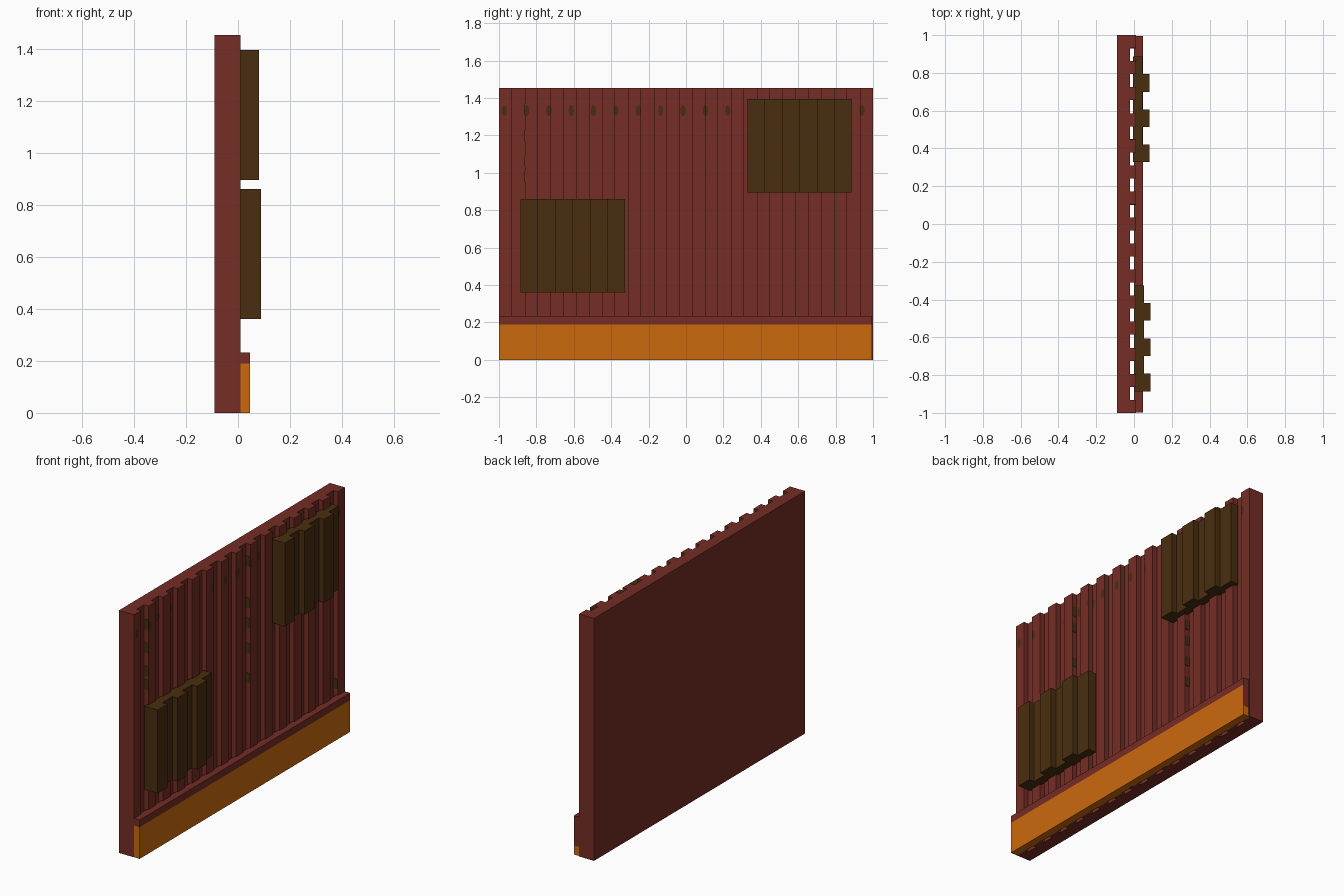
import bpy, bmesh, math

if "Cube" in bpy.data.objects:
    bpy.data.objects.remove(bpy.data.objects["Cube"])


def material(name, rgb):
    m = bpy.data.materials.new(name)
    m.diffuse_color = (*rgb, 1)
    m.use_nodes = True
    m.node_tree.nodes["Principled BSDF"].inputs["Base Color"].default_value = m.diffuse_color
    return m


RED = material("dark red paint", (0.178, 0.026, 0.018))
ORANGE = material("orange paint", (0.60, 0.144, 0.004))
BROWN = material("dark brown", (0.066, 0.027, 0.0048))


def make_object(name, bm, *mats):
    bmesh.ops.recalc_face_normals(bm, faces=bm.faces)
    me = bpy.data.meshes.new(name)
    bm.to_mesh(me)
    bm.free()
    for m in mats:
        me.materials.append(m)
    ob = bpy.data.objects.new(name, me)
    bpy.context.collection.objects.link(ob)
    return ob


def ribbed_panel(name, y0, y1, z0, z1, back, low, high, count, mat):
    """Extruded square-wave profile; even strips are raised."""
    pts = [(back, y1), (back, y0)]
    w = (y1 - y0) / count
    for i in range(count):
        x = high if i % 2 == 0 else low
        pts += [(x, y0 + i * w), (x, y0 + (i + 1) * w)]
    bm = bmesh.new()
    f = bm.faces.new([bm.verts.new((x, y, z0)) for x, y in pts])
    r = bmesh.ops.extrude_face_region(bm, geom=[f])
    verts = [v for v in r["geom"] if isinstance(v, bmesh.types.BMVert)]
    bmesh.ops.translate(bm, verts=verts, vec=(0, 0, z1 - z0))
    return make_object(name, bm, mat)


def add_box(bm, lo, hi):
    r = bmesh.ops.create_cube(bm, size=1)
    for v in r["verts"]:
        for k in range(3):
            v.co[k] = hi[k] if v.co[k] > 0 else lo[k]


# Corrugated wall and the two raised plates
STRIPS = 29
W = 2 / STRIPS
FLOOR, FACE = -0.02, 0.01
ribbed_panel("wall", -1, 1, 0, 1.453, -0.09, FLOOR, FACE, STRIPS, RED)
ribbed_panel("upper_plate", 0.328, 0.886, 0.895, 1.395, -0.006, 0.046, 0.081, 6, BROWN)
ribbed_panel("lower_plate", -0.886, -0.325, 0.36, 0.86, 0.0, 0.054, 0.088, 6, BROWN)

# Base board: orange below, red strip on top, mostly red far end
bm = bmesh.new()
add_box(bm, (0.001, -0.999, 0), (0.047, 0.995, 0.233))
for z in (0.055, 0.19):
    bmesh.ops.bisect_plane(bm, geom=bm.verts[:] + bm.edges[:] + bm.faces[:],
                           plane_co=(0, 0, z), plane_no=(0, 0, 1))
bm.normal_update()
for f in bm.faces:
    limit = 0.055 if f.normal.y > 0.5 else 0.19
    f.material_index = 0 if f.calc_center_median().z < limit else 1
make_object("base_board", bm, ORANGE, RED)

# Row of oval spots, clipped to the strip faces they fall on
bm = bmesh.new()
for k in range(17):
    yc = -0.972 + 0.1195 * k
    if 0.3 < yc < 0.9:
        continue
    for s in range(STRIPS):
        lo, hi = -1 + s * W, -1 + (s + 1) * W
        if yc + 0.014 <= lo + 0.002 or yc - 0.014 >= hi - 0.002:
            continue
        x = (FACE if s % 2 == 0 else FLOOR) + 0.0015
        ring = []
        for a in range(12):
            t = math.tau * a / 12
            y = min(max(yc + 0.014 * math.cos(t), lo), hi)
            ring.append(bm.verts.new((x, y, 1.332 + 0.03 * math.sin(t))))
        bm.faces.new(ring)
spots = make_object("oval_spots", bm, BROWN)
for p in spots.data.polygons:
    if p.normal.x < 0:
        p.flip()

# Stains on a few rib sides: (rib number, facing direction, heights)
bm = bmesh.new()
for rib, side, heights in (
        (1, -1, (1.34, 1.2, 1.06, 0.98)),
        (8, -1, (1.35, 1.1, 0.98, 0.83, 0.65)),
        (14, -1, (0.3,)),
        (3, 1, (1.34, 1.24, 1.02)),
        (10, 1, (0.83, 0.73, 0.6, 0.47))):
    y = -1 + (2 * rib + (side > 0)) * W
    for z in heights:
        add_box(bm, (FLOOR, min(y, y + side * 0.002), z - 0.03),
                (FACE, max(y, y + side * 0.002), z + 0.03))
make_object("rib_side_stains", bm, BROWN)
